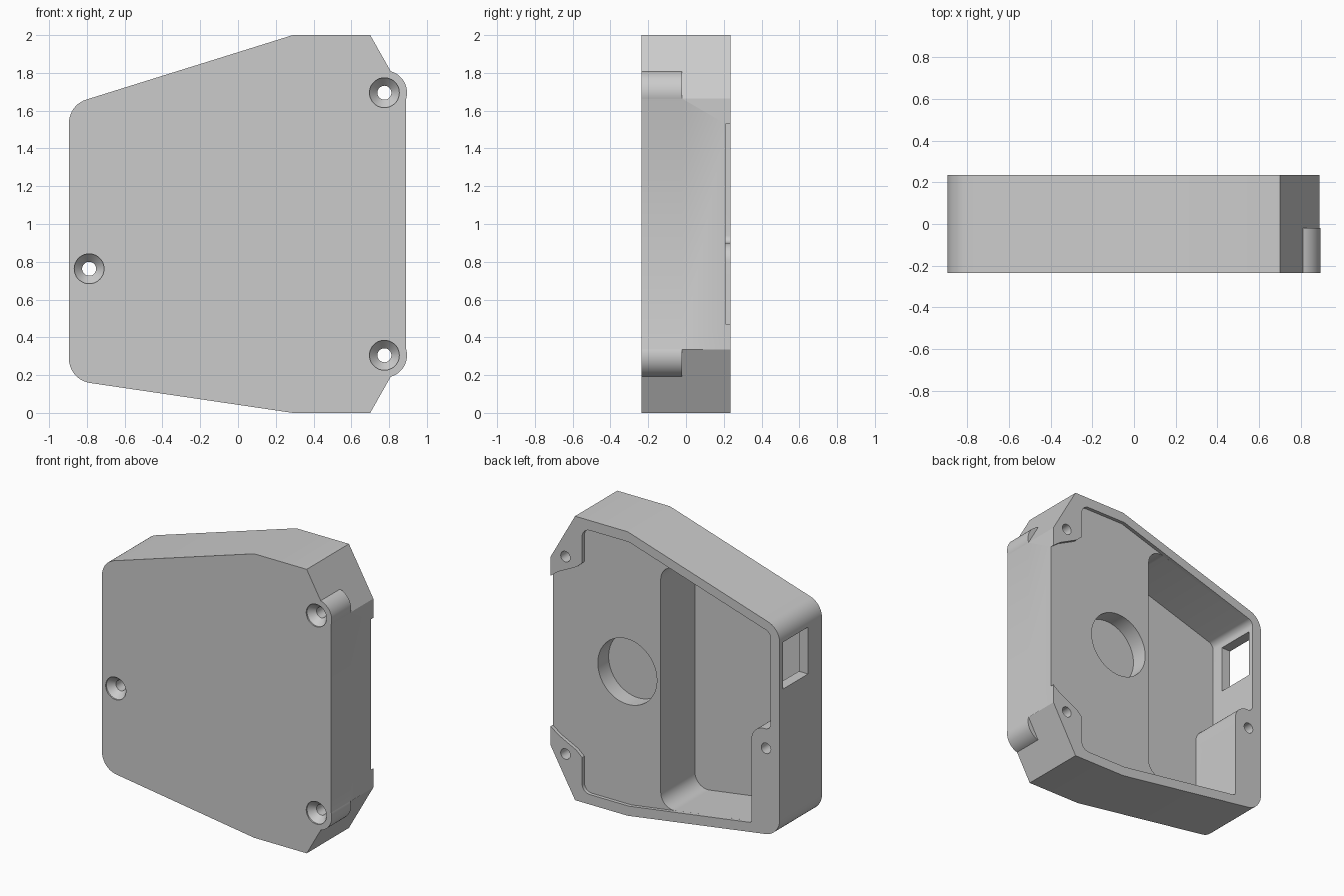
import bpy, bmesh, math
from mathutils import Vector

cube = bpy.data.objects.get("Cube")
if cube:
    bpy.data.objects.remove(cube, do_unlink=True)

grey = bpy.data.materials.new("grey plastic")
grey.use_nodes = True
colour = (0.6, 0.6, 0.6, 1)
grey.diffuse_color = colour
grey.node_tree.nodes["Principled BSDF"].inputs["Base Color"].default_value = colour

FRONT, BACK, BEYOND = -0.235, 0.235, 0.3
FLOOR = 0.21


def rounded(corners, steps=10):
    """Outline of (x, z, radius) corners with tangent arcs."""
    out = []
    for i, (x, z, r) in enumerate(corners):
        p = Vector((x, z))
        if not r:
            out.append(p)
            continue
        a = (Vector(corners[i - 1][:2]) - p).normalized()
        b = (Vector(corners[(i + 1) % len(corners)][:2]) - p).normalized()
        half = a.angle(b) / 2
        centre = p + (a + b).normalized() * (r / math.sin(half))
        start = p + a * (r / math.tan(half)) - centre
        end = p + b * (r / math.tan(half)) - centre
        sweep = math.pi - 2 * half
        for k in range(steps + 1):
            t = k / steps
            out.append(centre + (start * math.sin((1 - t) * sweep)
                                 + end * math.sin(t * sweep)) / math.sin(sweep))
    return out


def circle(x, z, r, n=48):
    return [Vector((x + r * math.cos(math.tau * k / n),
                    z + r * math.sin(math.tau * k / n))) for k in range(n)]


def loft(name, sections):
    """Solid through matching outlines, each given as (y, outline)."""
    bm = bmesh.new()
    rings = [[bm.verts.new((p.x, y, p.y)) for p in pts] for y, pts in sections]
    for lo, hi in zip(rings, rings[1:]):
        for i in range(len(lo)):
            bm.faces.new((lo[i - 1], lo[i], hi[i], hi[i - 1]))
    bm.faces.new(rings[0])
    bm.faces.new(rings[-1])
    bmesh.ops.recalc_face_normals(bm, faces=bm.faces)
    mesh = bpy.data.meshes.new(name)
    bm.to_mesh(mesh)
    bm.free()
    mesh.materials.append(grey)
    obj = bpy.data.objects.new(name, mesh)
    bpy.context.collection.objects.link(obj)
    return obj


def prism(name, outline, y0, y1):
    return loft(name, [(y0, outline), (y1, outline)])


def combine(target, tool, operation):
    mod = target.modifiers.new(operation.lower(), 'BOOLEAN')
    mod.operation, mod.solver, mod.object = operation, 'EXACT', tool
    bpy.context.view_layer.objects.active = target
    bpy.ops.object.modifier_apply(modifier=mod.name)
    bpy.data.objects.remove(tool, do_unlink=True)


# Main case block
shell = prism("case_shell", rounded([
    (-0.895, 1.63, 0.13), (0.29, 2, 0), (0.7, 2, 0), (0.89, 1.665, 0),
    (0.89, 0.335, 0), (0.7, 0, 0), (0.29, 0, 0), (-0.895, 0.175, 0.13)]), FRONT, BACK)

# Round screw bosses on the chamfered corners
for z in (1.695, 0.305):
    combine(shell, prism("screw_boss", circle(0.778, z, 0.117), FRONT, -0.02), 'UNION')

# Shallow recess in the back, open on one side between the corner tabs
tab = [(0.95, 1.5, 0), (0.89, 1.53, 0), (0.83, 1.575, 0), (0.76, 1.61, 0),
       (0.69, 1.645, 0), (0.645, 1.685, 0), (0.645, 1.93, 0.06), (0.28, 1.93, 0)]
lower_tab = [(x, 2 - z, r) for x, z, r in reversed(tab)]
inner_wall = [(-0.823, 1.585, 0.05), (-0.823, 0.9, 0.04),
              (-0.675, 0.9, 0.1), (-0.675, 0.21, 0.02)]
combine(shell, prism("recess_cutter", rounded(tab + inner_wall + lower_tab),
                     FLOOR, BEYOND), 'DIFFERENCE')

# Deep pocket
combine(shell, prism("pocket_cutter", rounded(
    [(0.05, 1.858, 0.1)] + inner_wall + [(0.05, 0.104, 0.1)]), -0.17, BEYOND), 'DIFFERENCE')

# Round blind hole in the recess floor
combine(shell, prism("round_cutter", circle(0.31, 1, 0.23, 64), 0.09, BEYOND), 'DIFFERENCE')

# Rectangular window through the side wall
window = [Vector(p) for p in ((-1, 1.195), (-0.75, 1.195), (-0.75, 1.525), (-1, 1.525))]
combine(shell, prism("window_cutter", window, -0.08, 0.2), 'DIFFERENCE')

# Countersunk screw holes
for x, z in ((0.775, 1.695), (0.775, 0.305), (-0.788, 0.763)):
    wide, narrow = circle(x, z, 0.079), circle(x, z, 0.037)
    combine(shell, loft("screw_cutter", [
        (-0.3, wide), (FRONT + 0.01, wide), (FRONT + 0.055, narrow), (BEYOND, narrow)]),
        'DIFFERENCE')

# Smooth rounded walls, crisp edges
bpy.ops.object.select_all(action='DESELECT')
shell.select_set(True)
bpy.context.view_layer.objects.active = shell
bpy.ops.object.shade_smooth_by_angle(angle=math.radians(25))
